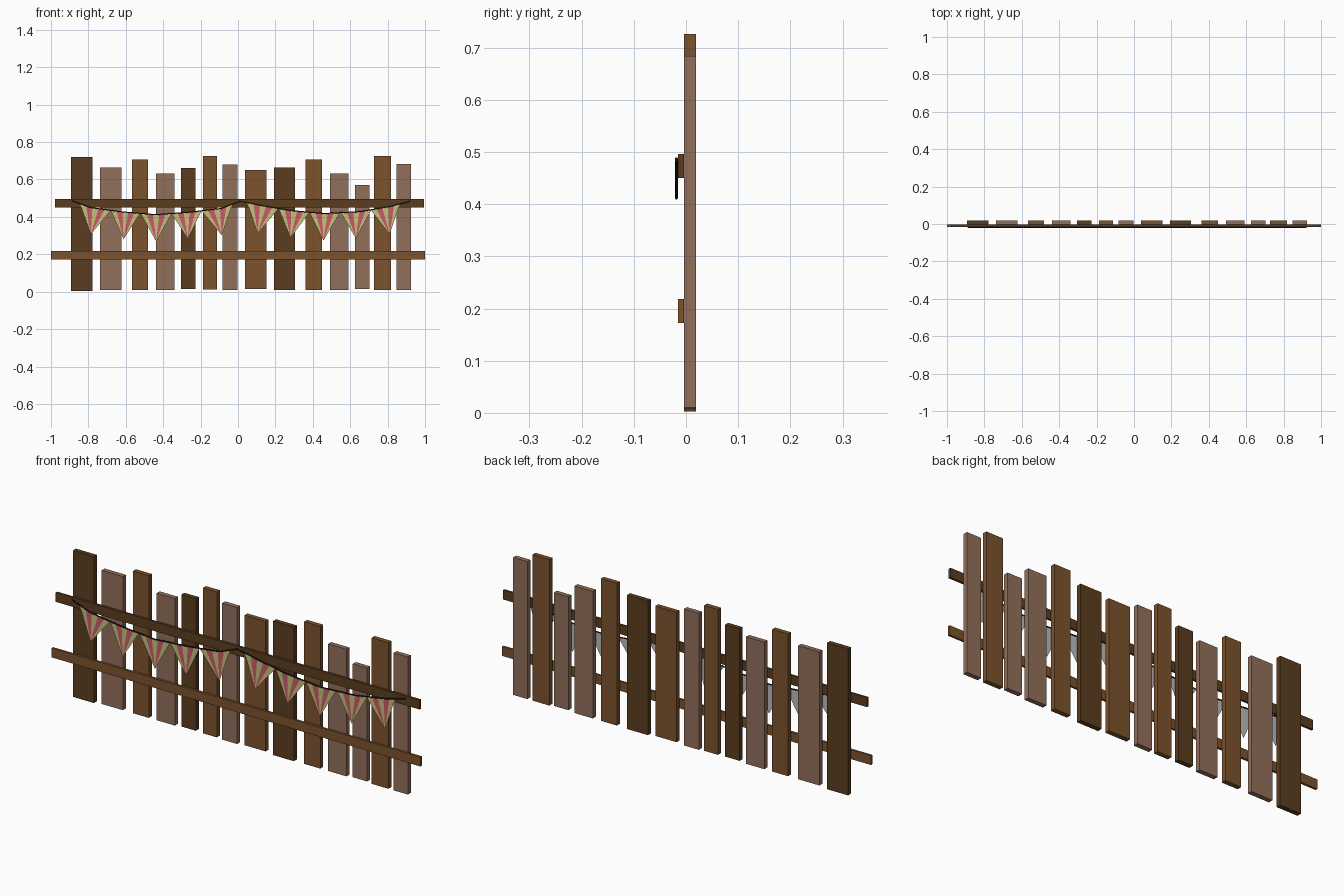
import bpy, bmesh
from mathutils import Vector

if "Cube" in bpy.data.objects:
    bpy.data.objects.remove(bpy.data.objects["Cube"])


def material(name, rgb):
    m = bpy.data.materials.new(name)
    m.diffuse_color = (*rgb, 1)
    m.use_nodes = True
    m.node_tree.nodes["Principled BSDF"].inputs["Base Color"].default_value = m.diffuse_color
    return m


dark = material("dark_wood", (0.105, 0.047, 0.014))
mid = material("mid_wood", (0.2, 0.087, 0.027))
light = material("pale_wood", (0.29, 0.16, 0.105))
black = material("rope_black", (0.012, 0.013, 0.014))
pink = material("flag_pink", (0.6, 0.1, 0.14))
yellow = material("flag_yellow", (0.56, 0.53, 0.2))
grey = material("flag_back_grey", (0.5, 0.5, 0.5))


def box(name, x0, x1, y0, y1, z0, z1, mat):
    bpy.ops.mesh.primitive_cube_add(
        size=1, location=((x0 + x1) / 2, (y0 + y1) / 2, (z0 + z1) / 2))
    o = bpy.context.object
    o.name = name
    o.scale = (x1 - x0, y1 - y0, z1 - z0)
    bpy.ops.object.transform_apply(location=False, rotation=False, scale=True)
    o.data.materials.append(mat)


# Upright planks: left, right, bottom, top, wood
planks = [
    (-.892, -.779, .003, .721, dark), (-.737, -.622, .010, .665, light),
    (-.567, -.481, .010, .707, mid), (-.438, -.340, .010, .633, light),
    (-.304, -.226, .015, .662, dark), (-.187, -.112, .013, .726, mid),
    (-.083, -.002, .010, .679, light), (.038, .153, .015, .652, mid),
    (.193, .306, .008, .665, dark), (.362, .449, .010, .707, mid),
    (.492, .591, .010, .633, light), (.625, .703, .015, .571, light),
    (.728, .819, .010, .726, mid), (.847, .924, .010, .684, light)]
for i, (x0, x1, z0, z1, mat) in enumerate(planks):
    box(f"plank_{i + 1}", x0, x1, -.004, .019, z0, z1, mat)

# Cross rails
box("upper_rail", -.978, .995, -.015, -.004, .450, .496, dark)
box("lower_rail", -1, 1, -.015, -.004, .172, .218, mid)

# Sagging rope
ROPE_Y = -.0183
rope_pts = [(-.888, .487), (-.79, .450), (-.63, .428), (-.44, .412), (-.26, .425),
            (-.09, .445), (.01, .484), (.13, .460), (.28, .434), (.46, .418),
            (.65, .428), (.81, .455), (.922, .484)]
curve = bpy.data.curves.new("rope", "CURVE")
curve.dimensions = "3D"
curve.bevel_depth = .003
curve.bevel_resolution = 1
curve.use_fill_caps = True
spline = curve.splines.new("POLY")
spline.points.add(len(rope_pts) - 1)
for p, (x, z) in zip(spline.points, rope_pts):
    p.co = (x, ROPE_Y, z, 1)
curve.materials.append(black)
bpy.context.collection.objects.link(bpy.data.objects.new("rope", curve))


def rope_z(x):
    for (xa, za), (xb, zb) in zip(rope_pts, rope_pts[1:]):
        if xa <= x <= xb:
            return za + (zb - za) * (x - xa) / (xb - xa)


# Striped pennants: fans of stripes meeting at the tip, plain grey backs
def flag(name, x0, x1, tip, stripes=5):
    bm = bmesh.new()
    for y, back in ((-.0193, False), (-.0188, True)):
        point = bm.verts.new((tip[0], y, tip[1]))
        xs = [x0 + (x1 - x0) * i / stripes for i in range(stripes + 1)]
        top = [bm.verts.new((x, y, rope_z(x))) for x in xs]
        for i in range(stripes):
            tri = (point, top[i + 1], top[i])
            f = bm.faces.new(tri[::-1] if back else tri)
            f.material_index = 2 if back else i % 2
    me = bpy.data.meshes.new(name)
    bm.to_mesh(me)
    bm.free()
    for m in (yellow, pink, grey):
        me.materials.append(m)
    bpy.context.collection.objects.link(bpy.data.objects.new(name, me))


flags = [(-.845, -.680, (-.787, .307)), (-.680, -.524, (-.612, .280)),
         (-.521, -.355, (-.437, .268)), (-.355, -.195, (-.268, .282)),
         (-.195, -.030, (-.087, .302)), (.050, .217, (.105, .311)),
         (.217, .382, (.281, .288)), (.382, .545, (.457, .274)),
         (.550, .714, (.630, .285)), (.709, .865, (.811, .306))]
for i, f in enumerate(flags):
    flag(f"flag_{i + 1}", *f)
